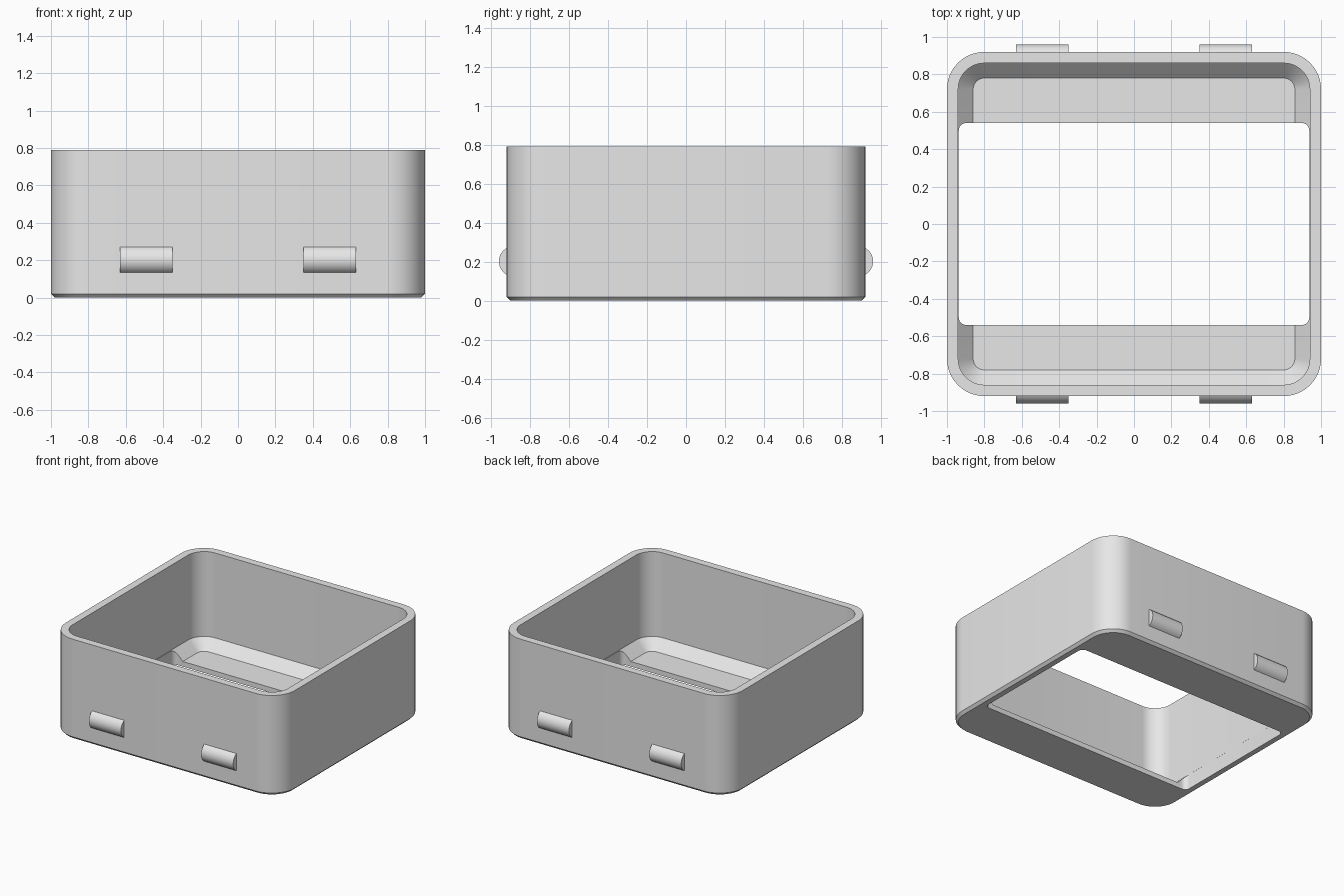
import bpy, bmesh, math

cube = bpy.data.objects.get("Cube")
if cube:
    bpy.data.objects.remove(cube, do_unlink=True)

grey = bpy.data.materials.new("light_grey")
grey.use_nodes = True
colour = (0.8, 0.8, 0.8, 1)
grey.diffuse_color = colour
grey.node_tree.nodes["Principled BSDF"].inputs["Base Color"].default_value = colour


def rounded_rect(hx, hy, radius, z, steps=12):
    """Outline of a rounded rectangle, counter-clockwise."""
    points = []
    for quarter, (sx, sy) in enumerate([(1, 1), (-1, 1), (-1, -1), (1, -1)]):
        for i in range(steps + 1):
            a = (quarter + i / steps) * math.pi / 2
            points.append((sx * (hx - radius) + radius * math.cos(a),
                           sy * (hy - radius) + radius * math.sin(a), z))
    return points


def loft(name, outlines):
    """Skin a stack of matching outlines and cap both ends."""
    bm = bmesh.new()
    rings = [[bm.verts.new(p) for p in outline] for outline in outlines]
    n = len(rings[0])
    for low, high in zip(rings, rings[1:]):
        for i in range(n):
            j = (i + 1) % n
            bm.faces.new((low[i], low[j], high[j], high[i]))
    bm.faces.new(rings[0][::-1])
    bm.faces.new(rings[-1])
    bmesh.ops.recalc_face_normals(bm, faces=bm.faces)
    mesh = bpy.data.meshes.new(name)
    bm.to_mesh(mesh)
    bm.free()
    mesh.materials.append(grey)
    obj = bpy.data.objects.new(name, mesh)
    bpy.context.collection.objects.link(obj)
    return obj


def smooth(obj):
    bpy.ops.object.select_all(action='DESELECT')
    obj.select_set(True)
    bpy.context.view_layer.objects.active = obj
    bpy.ops.object.shade_smooth_by_angle(angle=math.radians(30))


# Housing: chamfered foot, outer wall, rim, inner wall, sloped skirt, floor
section = [(0.02, 0), (0, 0.02), (0, 0.79), (0.06, 0.79), (0.06, 0.12), (0.14, 0.04)]
housing = loft("housing", [rounded_rect(1 - d, 0.92 - d, 0.2 - d, z) for d, z in section])

# Rectangular floor opening
cutter = loft("opening_cutter", [rounded_rect(0.937, 0.54, 0.04, z, 6) for z in (-0.1, 0.3)])
cut = housing.modifiers.new("opening", 'BOOLEAN')
cut.operation = 'DIFFERENCE'
cut.solver = 'EXACT'
cut.object = cutter
bpy.context.view_layer.objects.active = housing
bpy.ops.object.modifier_apply(modifier=cut.name)
bpy.data.objects.remove(cutter, do_unlink=True)
smooth(housing)

# Rounded clips, two on the front and two on the back
half_height, bulge, wall = 0.068, 0.04, 0.92
radius = (half_height ** 2 + bulge ** 2) / (2 * bulge)
spread = math.asin(half_height / radius)
arc = [spread * (i / 8 - 1) for i in range(17)]
for side, sy in (("front", -1), ("back", 1)):
    for hand, sx in (("right", -1), ("left", 1)):
        ends = []
        for x in (0.35, 0.63):
            ring = [(sx * x, sy * (wall + bulge - radius * (1 - math.cos(a))),
                     0.202 + radius * math.sin(a)) for a in arc]
            # Root buried in the wall
            ring += [(sx * x, sy * (wall - 0.02), 0.202 + h) for h in (half_height, -half_height)]
            ends.append(ring)
        smooth(loft(f"{side}_{hand}_clip", ends))
